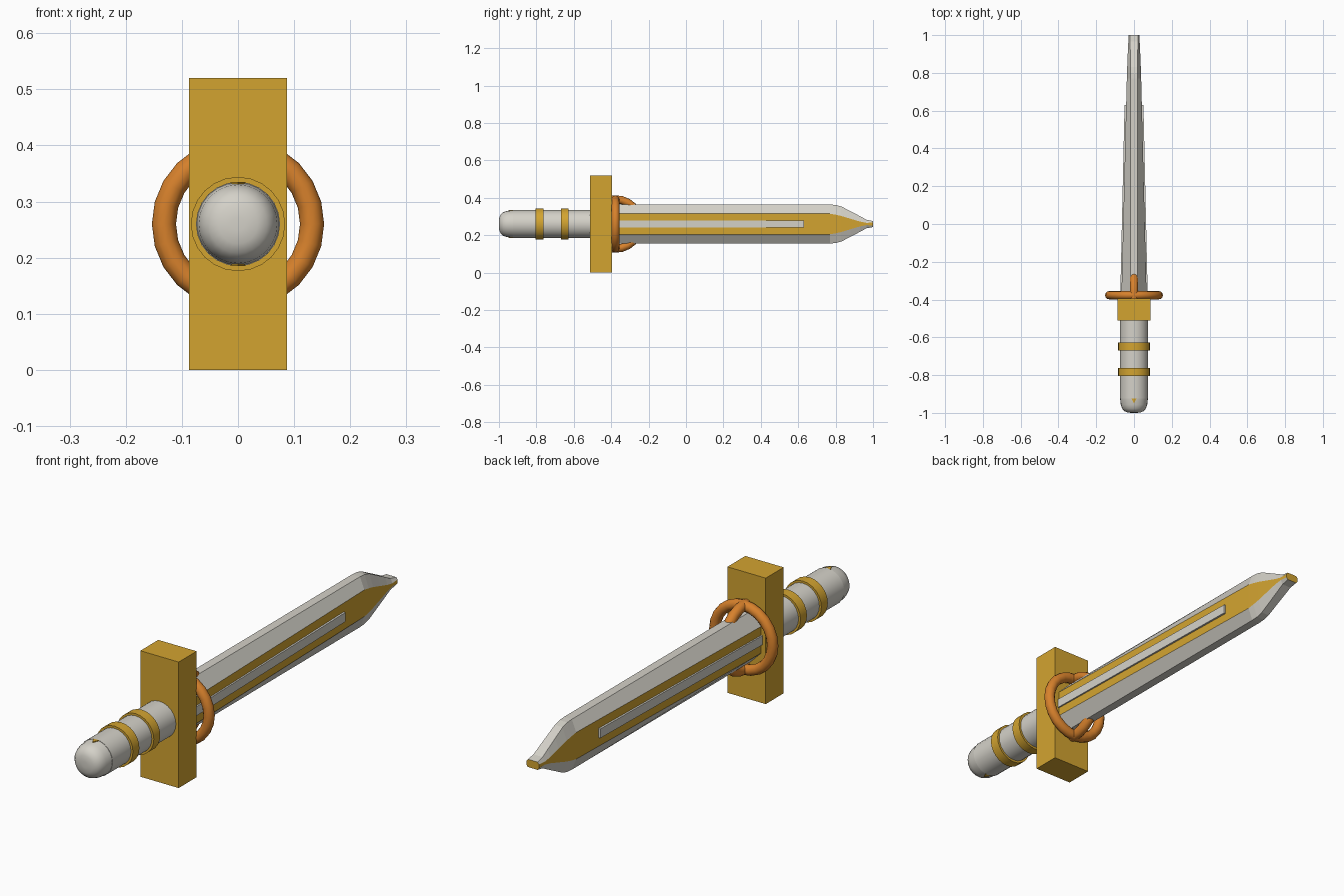
import bpy, bmesh, math
from mathutils import Vector

if "Cube" in bpy.data.objects:
    bpy.data.objects.remove(bpy.data.objects["Cube"])

CZ = 0.26  # height of the sword's long axis


def material(name, rgb):
    m = bpy.data.materials.new(name)
    m.diffuse_color = (*rgb, 1)
    m.use_nodes = True
    m.node_tree.nodes["Principled BSDF"].inputs["Base Color"].default_value = m.diffuse_color
    return m


GOLD = material("gold", (0.65, 0.37, 0.03))
SILVER = material("silver", (0.66, 0.64, 0.58))
ORANGE = material("orange", (0.68, 0.22, 0.025))


def make(name, bm, mats, smooth=False):
    bmesh.ops.recalc_face_normals(bm, faces=bm.faces)
    me = bpy.data.meshes.new(name)
    bm.to_mesh(me)
    bm.free()
    for m in mats:
        me.materials.append(m)
    ob = bpy.data.objects.new(name, me)
    bpy.context.collection.objects.link(ob)
    if smooth:
        bpy.ops.object.select_all(action='DESELECT')
        ob.select_set(True)
        bpy.context.view_layer.objects.active = ob
        bpy.ops.object.shade_smooth_by_angle(angle=math.radians(40))
    return ob


def loft(name, sections, mats, rule=None, smooth=False):
    """Join equal-length rings of points; rule(k) picks a side's material, k=-1 for caps."""
    bm = bmesh.new()
    rings = [[bm.verts.new(p) for p in s] for s in sections]
    n = len(rings[0])
    for a, b in zip(rings, rings[1:]):
        for k in range(n):
            f = bm.faces.new((a[k], a[(k + 1) % n], b[(k + 1) % n], b[k]))
            f.material_index = rule(k) if rule else 0
    for r in (rings[0], rings[-1]):
        f = bm.faces.new(r)
        f.material_index = rule(-1) if rule else 0
    return make(name, bm, mats, smooth)


def lathe(name, profile, mat, n=24):
    """Turn (radius, y) pairs about the long axis."""
    secs = [[(r * math.cos(2 * math.pi * i / n), y, CZ + r * math.sin(2 * math.pi * i / n))
             for i in range(n)] for r, y in profile]
    return loft(name, secs, [mat], smooth=True)


def box_section(hx, y, z0, z1):
    return [(hx, y, z0), (hx, y, z1), (-hx, y, z1), (-hx, y, z0)]


# handle, rounded pommel and two bands
lathe("handle", [(0.075, -0.925), (0.075, -0.50)], SILVER)
lathe("pommel", [(0.012, -1.0), (0.035, -0.998), (0.052, -0.99), (0.063, -0.977),
                 (0.070, -0.957), (0.0735, -0.925)], SILVER)
for i, y in enumerate((-0.784, -0.648)):
    lathe(f"handle_band_{i + 1}", [(0.074, y - 0.021), (0.084, y - 0.021),
                                   (0.084, y + 0.021), (0.074, y + 0.021)], GOLD)

# small gold points on the top and bottom of the pommel
for name, s in (("top", 1), ("bottom", -1)):
    loft(f"pommel_point_{name}",
         [[(-0.013, -0.924, CZ + s * h), (0.013, -0.924, CZ + s * h), (0, -0.95, CZ + s * h)]
          for h in (0.066, 0.0745)], [GOLD])

# crossguard block
loft("guard", [box_section(0.0875, y, 0, 0.52) for y in (-0.512, -0.395)], [GOLD])


# two crossing rings around the blade root
def ring(name, upright, major=0.132, minor=0.0215, n=24, m=12):
    bm = bmesh.new()
    grid = []
    for i in range(n):
        a = 2 * math.pi * i / n
        row = []
        for j in range(m):
            b = 2 * math.pi * j / m
            d = major + minor * math.cos(b)
            u, v, w = d * math.cos(a), d * math.sin(a), minor * math.sin(b)
            p = Vector((u, w, v)) if upright else Vector((w, u, v))
            row.append(bm.verts.new(p + Vector((0, -0.377, CZ))))
        grid.append(row)
    for i in range(n):
        for j in range(m):
            p, q = grid[i], grid[(i + 1) % n]
            bm.faces.new((p[j], q[j], q[(j + 1) % m], p[(j + 1) % m]))
    make(name, bm, [ORANGE], True)


ring("root_ring", True)
ring("root_ring_lengthwise", False)


# blade: eight-sided section, gold flats and silver bevels
def blade_section(y, w, r, g, h):
    return [(x, y, CZ + z) for x, z in ((w, -g), (w, g), (r, h), (-r, h),
                                        (-w, g), (-w, -g), (-r, -h), (r, -h))]


stations = [(-0.395, 0.067, 0.018, 0.055, 0.104),
            (0.77, 0.038, 0.018, 0.055, 0.104),
            (0.80, 0.037, 0.018, 0.050, 0.102),
            (0.83, 0.036, 0.018, 0.043, 0.094),
            (0.88, 0.034, 0.019, 0.028, 0.068),
            (0.93, 0.032, 0.020, 0.013, 0.042),
            (0.965, 0.030, 0.021, 0.006, 0.023),
            (1.0, 0.029, 0.022, 0.008, 0.016)]
loft("blade", [blade_section(*s) for s in stations], [SILVER, GOLD],
     rule=lambda k: 1 if k in (-1, 0, 4) else 0)

# raised silver rib along both blade flats
loft("blade_rib", [box_section(0.073, -0.395, CZ - 0.019, CZ + 0.019),
                   box_section(0.050, 0.63, CZ - 0.019, CZ + 0.019)], [SILVER])
